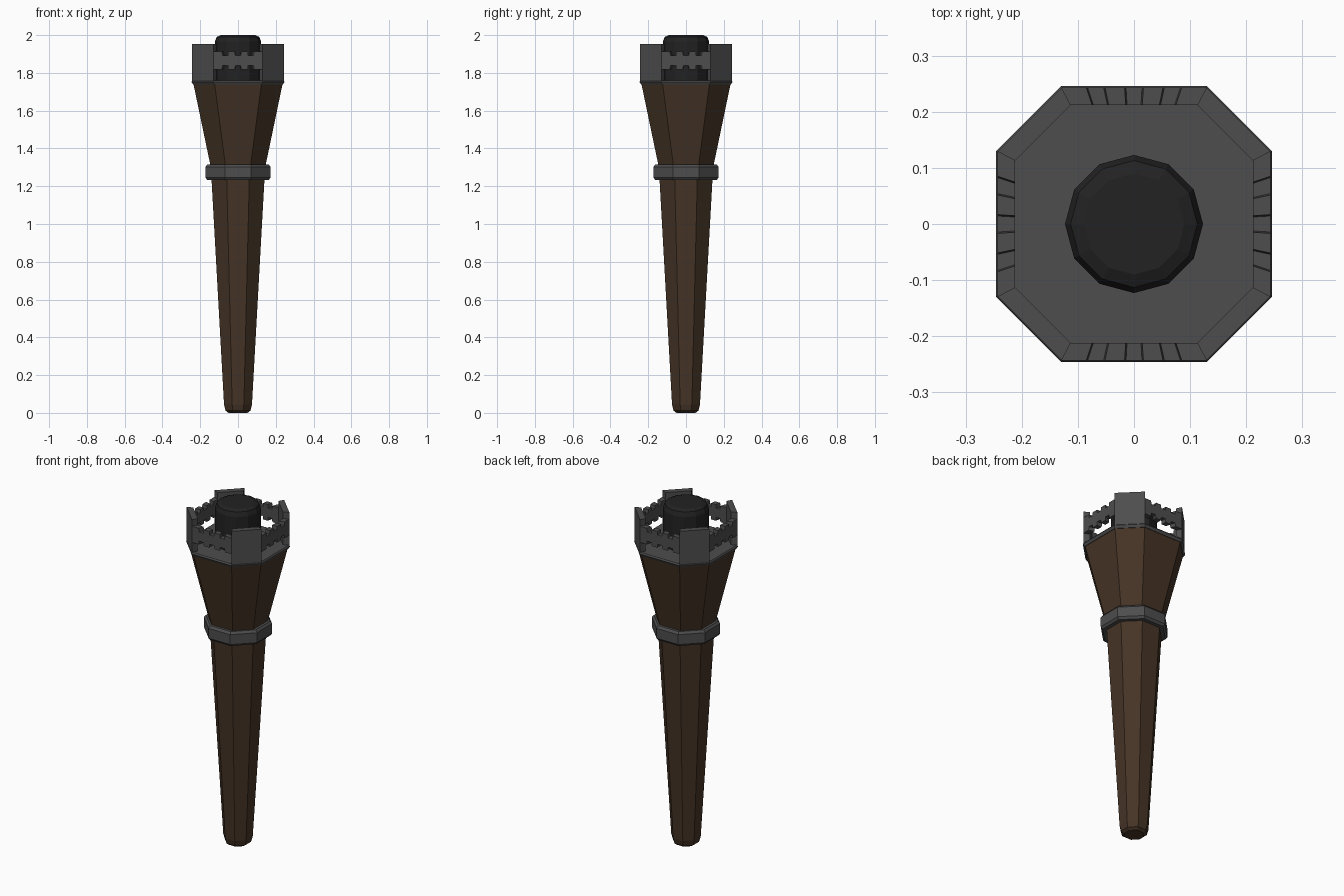
import bpy, bmesh, math

if "Cube" in bpy.data.objects:
    bpy.data.objects.remove(bpy.data.objects["Cube"])


def material(name, rgb):
    m = bpy.data.materials.new(name)
    m.diffuse_color = (*rgb, 1)
    m.use_nodes = True
    m.node_tree.nodes["Principled BSDF"].inputs["Base Color"].default_value = m.diffuse_color
    return m


WOOD = material("wood", (0.060, 0.034, 0.019))
IRON = material("iron", (0.075, 0.075, 0.075))
CHAR = material("char", (0.016, 0.016, 0.016))


def finish(name, bm, mat):
    bmesh.ops.recalc_face_normals(bm, faces=bm.faces[:])
    me = bpy.data.meshes.new(name)
    bm.to_mesh(me)
    bm.free()
    ob = bpy.data.objects.new(name, me)
    bpy.context.collection.objects.link(ob)
    me.materials.append(mat)
    return ob


def octagon(a, s):
    """Octagon with half width a and half length s of the axis-aligned sides."""
    return [(s, -a), (a, -s), (a, s), (s, a), (-s, a), (-a, s), (-a, -s), (-s, -a)]


def loft(name, rings, mat, closed=False):
    """Skin rings of (xy outline, z); cap the ends, or join last to first."""
    bm = bmesh.new()
    loops = [[bm.verts.new((x, y, z)) for x, y in pts] for pts, z in rings]
    pairs = list(zip(loops, loops[1:]))
    if closed:
        pairs.append((loops[-1], loops[0]))
    else:
        bm.faces.new(loops[0])
        bm.faces.new(loops[-1])
    for lo, hi in pairs:
        n = len(lo)
        for i in range(n):
            j = (i + 1) % n
            bm.faces.new((lo[i], lo[j], hi[j], hi[i]))
    return finish(name, bm, mat)


# Tapered handle with rounded butt
loft("handle", [(octagon(a, s), z) for a, s, z in (
    (0.050, 0.021, 0.0), (0.066, 0.027, 0.012), (0.074, 0.031, 0.045),
    (0.141, 0.060, 1.25))], WOOD)

# Flared wooden head
loft("flared_head", [(octagon(0.137, 0.062), 1.25), (octagon(0.148, 0.068), 1.32),
                     (octagon(0.236, 0.124), 1.742)], WOOD)

# Bevelled iron ring around the neck
loft("neck_ring", [(octagon(a, s), z) for a, s, z in (
    (0.130, 0.054, 1.232), (0.162, 0.066, 1.232), (0.172, 0.070, 1.245),
    (0.172, 0.070, 1.303), (0.162, 0.066, 1.316), (0.130, 0.054, 1.316))],
    IRON, closed=True)

# Iron dish under the crown
loft("crown_base", [(octagon(0.238, 0.125), 1.738), (octagon(0.246, 0.130), 1.752),
                    (octagon(0.241, 0.127), 1.760)], IRON)

# Charred twelve-sided core
circle = lambda r: [(r * math.cos(i * math.pi / 6), r * math.sin(i * math.pi / 6))
                    for i in range(12)]
loft("burnt_core", [(circle(r), z) for r, z in (
    (0.123, 1.755), (0.123, 1.965), (0.113, 1.99), (0.090, 2.0))], CHAR)


def strip(name, profile, outer, inner, angle):
    """Extrude a (t, z) outline between outer and inner (distance, half width)."""
    c, s = math.cos(angle), math.sin(angle)
    bm = bmesh.new()
    sides = []
    for d, w in (outer, inner):
        sides.append([bm.verts.new((c * t * w + s * d, s * t * w - c * d, z))
                      for t, z in profile])
    n = len(profile)
    bm.faces.new(sides[0])
    bm.faces.new(sides[1])
    for i in range(n):
        j = (i + 1) % n
        bm.faces.new((sides[0][i], sides[0][j], sides[1][j], sides[1][i]))
    finish(name, bm, IRON)


# Notched band outline: teeth and gaps mirrored top to bottom
steps = [(-1, 1), (-0.66, 1), (-0.64, 0), (-0.42, 0), (-0.40, 1), (-0.13, 1), (-0.11, 0)]
steps += [(-t, k) for t, k in reversed(steps)]
band = [(t, 1.893 + 0.020 * k) for t, k in steps]
band += [(t, 1.838 - 0.020 * k) for t, k in reversed(steps)]
plate = [(-1, 1.75), (1, 1.75), (1, 1.952), (-1, 1.952)]

R2 = math.sqrt(0.5)
a, s, b, q = 0.243, 0.129, 0.212, 0.113
for i in range(4):
    turn = i * math.pi / 2
    # Bands on the flat sides, tall plates on the corners
    strip(f"notched_band_{i + 1}", band, (a, s), (b, q), turn)
    strip(f"corner_plate_{i + 1}", plate, ((a + s) * R2, (a - s) * R2),
          ((b + q) * R2, (b - q) * R2), turn + math.pi / 4)
